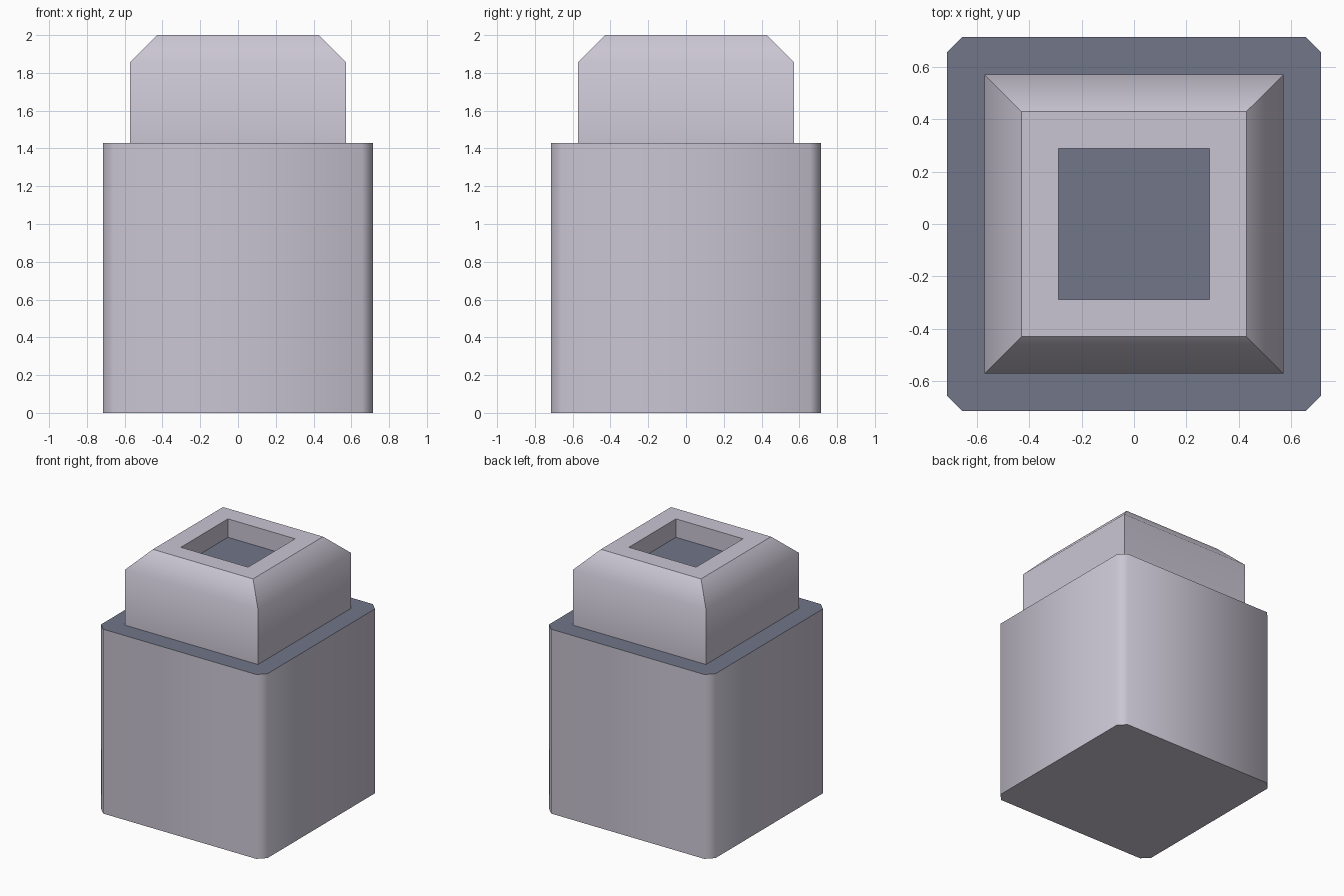
import bpy, bmesh, math

if "Cube" in bpy.data.objects:
    bpy.data.objects.remove(bpy.data.objects["Cube"])


def material(name, rgb):
    m = bpy.data.materials.new(name)
    m.diffuse_color = (*rgb, 1)
    m.use_nodes = True
    m.node_tree.nodes["Principled BSDF"].inputs["Base Color"].default_value = m.diffuse_color
    return m


GREY = material("pale_lavender_grey", (0.59, 0.56, 0.65))
BLUE = material("slate_blue", (0.165, 0.18, 0.25))


def outline(h, c):
    """Counter-clockwise square of half width h with corners cut by c."""
    if c == 0:
        return [(h, -h), (h, h), (-h, h), (-h, -h)]
    k = h - c
    return [(k, -h), (h, -k), (h, k), (k, h), (-k, h), (-h, k), (-h, -k), (-k, -h)]


def stack(name, rings, cut=0, bottom=True):
    """Skin square rings (half width, z); the last ring is closed in blue."""
    bm = bmesh.new()
    loops = [[bm.verts.new((x, y, z)) for x, y in outline(h, cut)] for h, z in rings]
    n = len(loops[0])
    for a, b in zip(loops, loops[1:]):
        for i in range(n):
            j = (i + 1) % n
            bm.faces.new((a[i], a[j], b[j], b[i]))
    if bottom:
        bm.faces.new(loops[0][::-1])
    bm.faces.new(loops[-1]).material_index = 1
    bm.normal_update()
    # soft 45 degree bends, but crisp around every upward-facing rim
    for f in bm.faces:
        f.smooth = True
    for e in bm.edges:
        if len(e.link_faces) == 2:
            flat = any(abs(f.normal.z) > 0.99 for f in e.link_faces)
            e.smooth = not flat and e.calc_face_angle() < math.radians(50)
    me = bpy.data.meshes.new(name)
    bm.to_mesh(me)
    bm.free()
    me.materials.append(GREY)
    me.materials.append(BLUE)
    ob = bpy.data.objects.new(name, me)
    bpy.context.collection.objects.link(ob)
    return ob


# Main block with clipped vertical corners and a blue top
stack("base_block", [(0.714, 0), (0.714, 1.429)], cut=0.057)

# Bevelled cap with a square recess and blue recess floor
stack("top_cap", [(0.571, 1.429), (0.571, 1.857), (0.429, 2.0),
                  (0.288, 2.0), (0.288, 1.857)], bottom=False)
